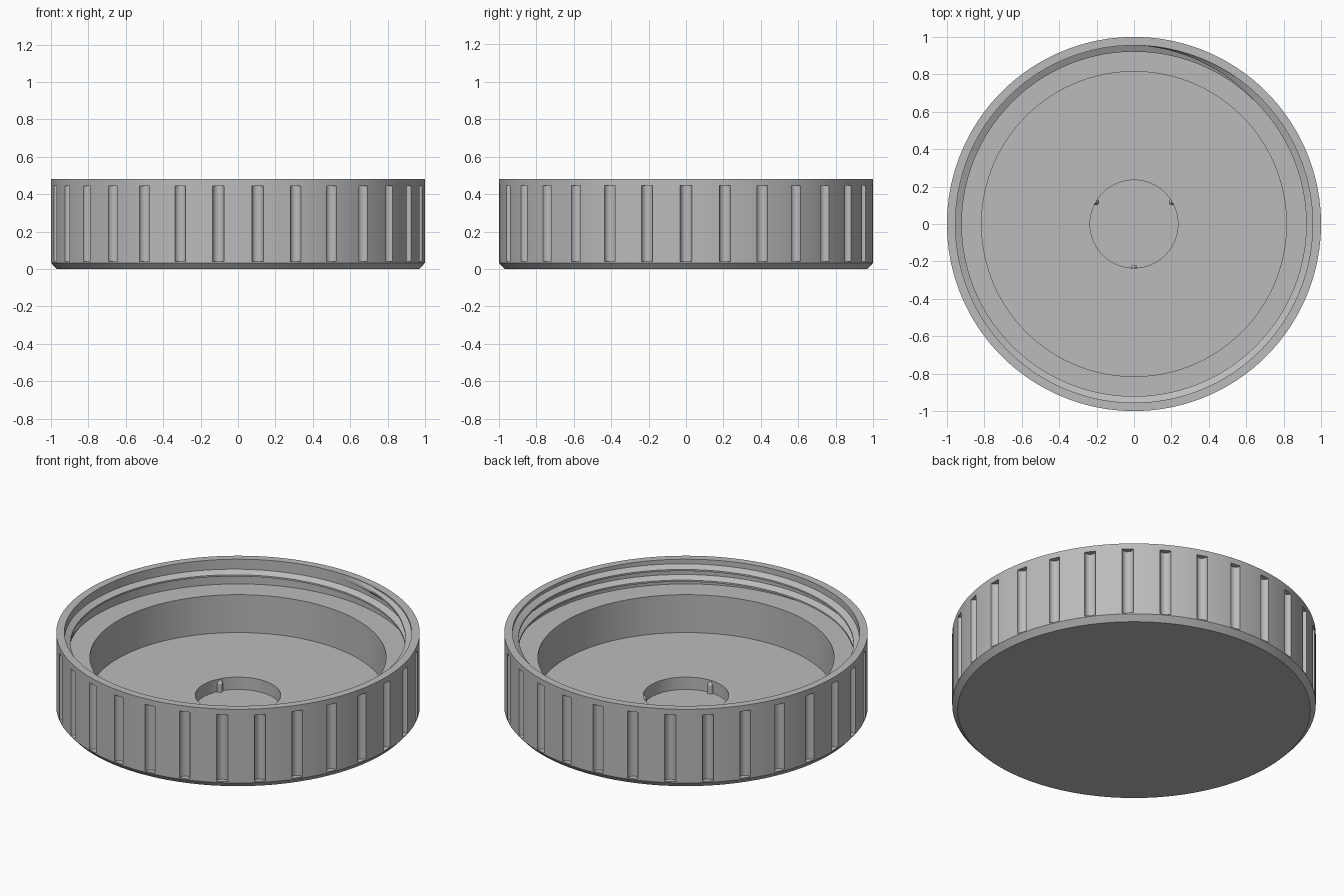
import bpy
import bmesh
from math import cos, sin, pi, radians
from mathutils import Matrix

cube = bpy.data.objects.get("Cube")
if cube:
    bpy.data.objects.remove(cube, do_unlink=True)

grey = bpy.data.materials.new("plain grey")
grey.use_nodes = True
grey.diffuse_color = (0.5, 0.5, 0.5, 1)
grey.node_tree.nodes["Principled BSDF"].inputs["Base Color"].default_value = (0.5, 0.5, 0.5, 1)


def make_object(name, bm):
    bmesh.ops.recalc_face_normals(bm, faces=bm.faces)
    mesh = bpy.data.meshes.new(name)
    bm.to_mesh(mesh)
    bm.free()
    mesh.materials.append(grey)
    obj = bpy.data.objects.new(name, mesh)
    bpy.context.collection.objects.link(obj)
    return obj


def smooth(obj):
    bpy.ops.object.select_all(action='DESELECT')
    obj.select_set(True)
    bpy.context.view_layer.objects.active = obj
    bpy.ops.object.shade_smooth_by_angle(angle=radians(25))


def bridge(bm, a, b):
    n = len(a)
    for i in range(n):
        j = (i + 1) % n
        bm.faces.new((a[i], a[j], b[j], b[i]))


def lathe(name, profile, steps):
    bm = bmesh.new()
    rings = [[bm.verts.new((r * cos(2 * pi * i / steps), r * sin(2 * pi * i / steps), z))
              for i in range(steps)] for r, z in profile]
    for a, b in zip(rings, rings[1:]):
        bridge(bm, a, b)
    bm.faces.new(rings[0])
    bm.faces.new(rings[-1])
    return make_object(name, bm)


def add_cylinder(bm, angle, radius, r, z0, z1, r_top=None):
    place = Matrix.Translation((radius * cos(angle), radius * sin(angle), (z0 + z1) / 2))
    bmesh.ops.create_cone(bm, cap_ends=True, segments=24, radius1=r,
                          radius2=r if r_top is None else r_top, depth=z1 - z0, matrix=place)


# Cap body: chamfered base, rim, ledge, floor and centre recess
body = lathe("cap_body", [(0.97, 0), (1, 0.033), (1, 0.48), (0.955, 0.48), (0.955, 0.33),
                          (0.815, 0.33), (0.815, 0.10), (0.235, 0.10), (0.235, 0.025)], 180)

# Grip grooves cut around the outside
bm = bmesh.new()
for k in range(30):
    add_cylinder(bm, radians(12 * k), 1.0, 0.031, 0.04, 0.445)
cutter = make_object("groove_cutter", bm)
cutter.hide_render = True
cut = body.modifiers.new("grooves", 'BOOLEAN')
cut.operation = 'DIFFERENCE'
cut.solver = 'EXACT'
cut.object = cutter
graph = bpy.context.evaluated_depsgraph_get()
cut_mesh = bpy.data.meshes.new_from_object(body.evaluated_get(graph))
body.modifiers.clear()
body.data = cut_mesh
bpy.data.objects.remove(cutter, do_unlink=True)
smooth(body)

# Internal screw thread: a tapered helical ridge on the rim wall
bm = bmesh.new()
turns, pitch, steps = 1.75, 0.065, 252
sections = []
for i in range(steps + 1):
    t = i / steps
    a = radians(90) - 2 * pi * turns * t
    z = 0.455 - pitch * turns * t
    grow = max(0.02, min(1, t * 14, (1 - t) * 14))
    crest = 0.957 - 0.036 * grow
    sections.append([bm.verts.new((r * cos(a), r * sin(a), z + dz)) for r, dz in
                     ((0.957, 0.024), (crest, 0.005), (crest, -0.005), (0.957, -0.022))])
for a, b in zip(sections, sections[1:]):
    bridge(bm, a, b)
bm.faces.new(sections[0])
bm.faces.new(sections[-1])
smooth(make_object("screw_thread", bm))

# Small pointed ribs in the centre recess
bm = bmesh.new()
for angle in (30, 150, 270):
    add_cylinder(bm, radians(angle), 0.235, 0.017, 0.02, 0.075)
    add_cylinder(bm, radians(angle), 0.235, 0.017, 0.075, 0.099, 0.001)
smooth(make_object("recess_ribs", bm))
